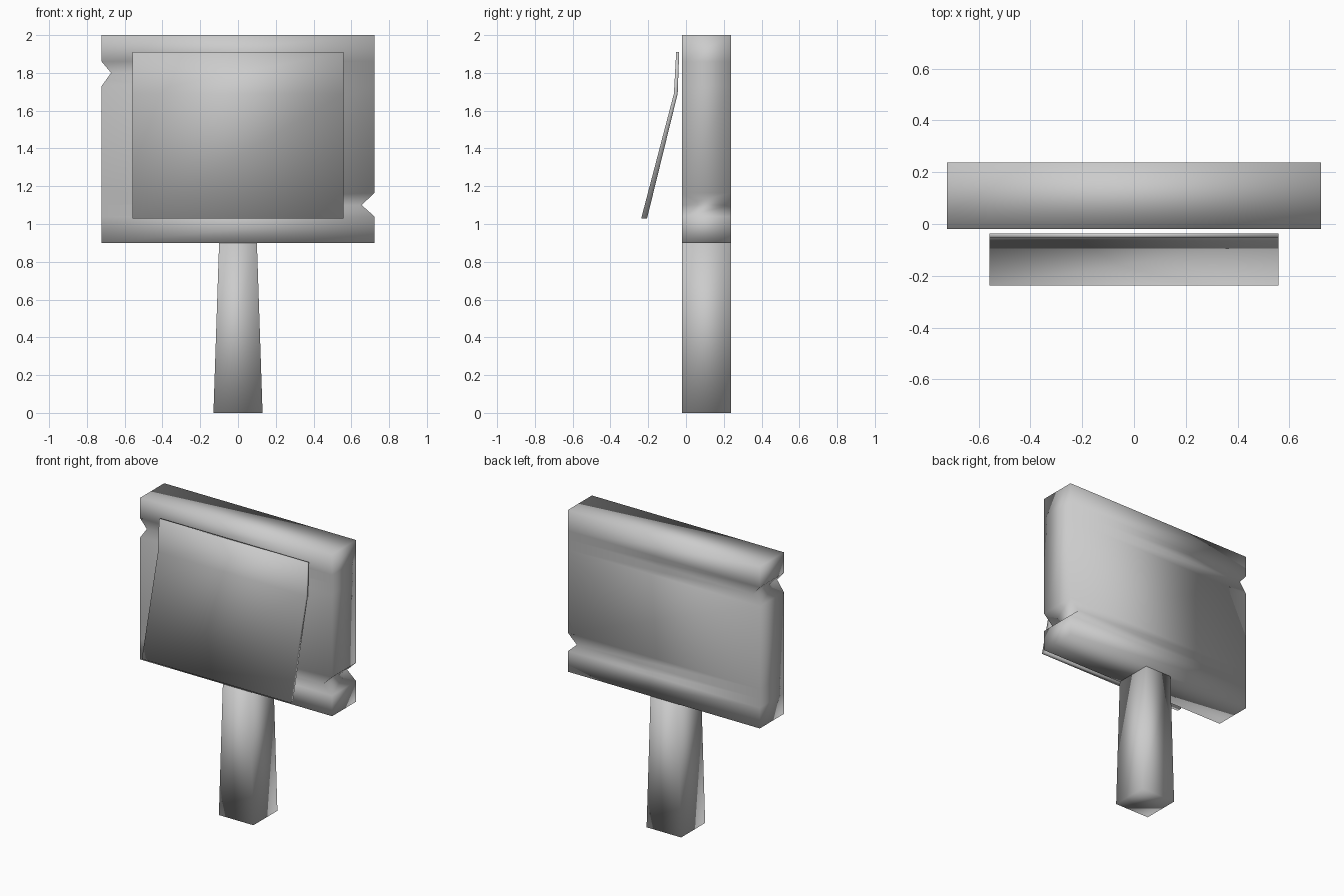
import bpy, bmesh

if "Cube" in bpy.data.objects:
    bpy.data.objects.remove(bpy.data.objects["Cube"])


def loft(name, rows):
    """Skin rectangular sections given as (z, x_min, x_max, y_min, y_max)."""
    bm = bmesh.new()
    rings = []
    for z, x0, x1, y0, y1 in rows:
        corners = ((x0, y0), (x1, y0), (x1, y1), (x0, y1))
        rings.append([bm.verts.new((x, y, z)) for x, y in corners])
    for a, b in zip(rings, rings[1:]):
        for i in range(4):
            j = (i + 1) % 4
            bm.faces.new((a[i], a[j], b[j], b[i]))
    bm.faces.new(rings[0])
    bm.faces.new(rings[-1])
    bmesh.ops.recalc_face_normals(bm, faces=bm.faces[:])
    for f in bm.faces:
        f.smooth = True
    mesh = bpy.data.meshes.new(name)
    bm.to_mesh(mesh)
    bm.free()
    obj = bpy.data.objects.new(name, mesh)
    bpy.context.collection.objects.link(obj)
    return obj


FRONT, BACK, HALF = -0.02, 0.238, 0.722

# Board with a chipped notch on each side
edges = [(0.9, -HALF, HALF), (1.04, -HALF, HALF), (1.10, -HALF, 0.655),
         (1.165, -HALF, HALF), (1.73, -HALF, HALF), (1.80, -0.672, HALF),
         (1.86, -HALF, HALF), (2.0, -HALF, HALF)]
loft("sign_board", [(z, a, b, FRONT, BACK) for z, a, b in edges])

# Tapered post, ending flush under the board
loft("post", [(0.0, -0.13, 0.13, FRONT, BACK), (0.9, -0.1, 0.1, FRONT, BACK)])

# Bent notice sheet, lifting away from the board at the bottom
profile = [(1.03, -0.237, -0.206), (1.69, -0.064, -0.044), (1.91, -0.052, -0.036)]
loft("notice_sheet", [(z, -0.558, 0.558, a, b) for z, a, b in profile])
